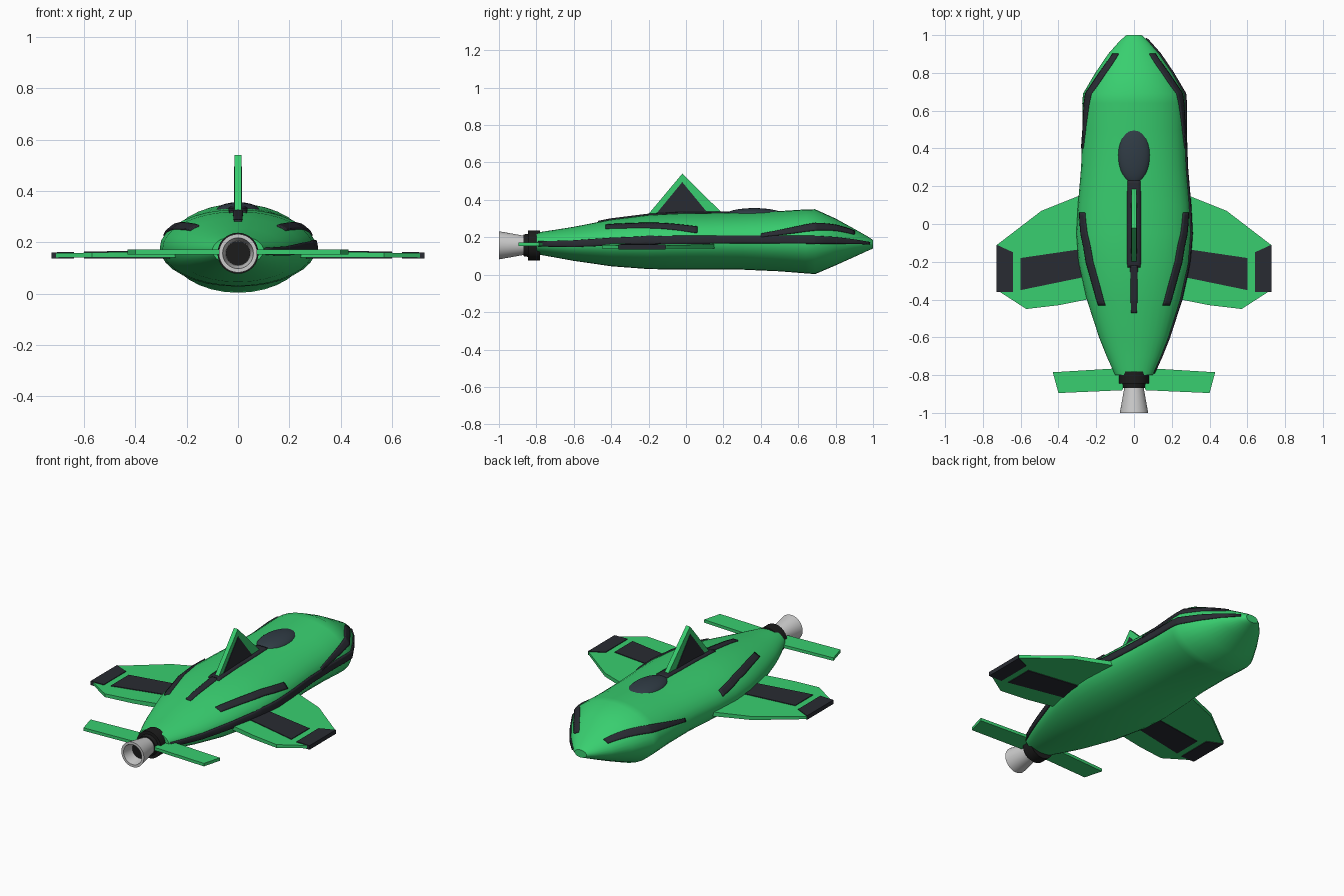
import bpy, bmesh, math
from mathutils import Vector

if "Cube" in bpy.data.objects:
    bpy.data.objects.remove(bpy.data.objects["Cube"])


def material(name, rgb):
    m = bpy.data.materials.new(name)
    m.diffuse_color = (*rgb, 1)
    m.use_nodes = True
    m.node_tree.nodes["Principled BSDF"].inputs["Base Color"].default_value = m.diffuse_color
    return m


GREEN = material("green", (0.04, 0.62, 0.16))
DARK = material("dark", (0.022, 0.024, 0.032))
GLASS = material("glass", (0.03, 0.045, 0.06))
BLACK = material("black", (0.012, 0.012, 0.012))

# hull stations: y, half width, bottom z, top z
HULL = [(-0.80, 0.10, 0.110, 0.225), (-0.70, 0.145, 0.092, 0.240),
        (-0.60, 0.185, 0.074, 0.256), (-0.40, 0.250, 0.045, 0.295),
        (-0.20, 0.294, 0.030, 0.320), (-0.05, 0.305, 0.027, 0.328),
        (0.10, 0.297, 0.027, 0.330), (0.30, 0.280, 0.027, 0.334),
        (0.50, 0.273, 0.018, 0.340), (0.64, 0.274, 0.007, 0.349),
        (0.69, 0.270, 0.003, 0.350), (0.80, 0.205, 0.050, 0.300),
        (0.90, 0.137, 0.095, 0.245), (0.97, 0.075, 0.127, 0.205),
        (1.00, 0.040, 0.140, 0.185)]


def interp(table, y):
    for a, b in zip(table, table[1:]):
        if y <= b[0] + 1e-6:
            t = (y - a[0]) / (b[0] - a[0])
            return [p + (q - p) * t for p, q in zip(a, b)]
    return table[-1]


def hull_point(y, deg, off=0.0):
    _, w, lo, hi = interp(HULL, y)
    a = math.radians(deg)
    return Vector(((w + off) * math.cos(a), y,
                   (lo + hi) / 2 + ((hi - lo) / 2 + off) * math.sin(a)))


def make(name, verts, faces, mat=None, smooth=None):
    me = bpy.data.meshes.new(name)
    me.from_pydata([tuple(v) for v in verts], [], faces)
    bm = bmesh.new()
    bm.from_mesh(me)
    bmesh.ops.recalc_face_normals(bm, faces=bm.faces)
    bm.to_mesh(me)
    bm.free()
    ob = bpy.data.objects.new(name, me)
    bpy.context.collection.objects.link(ob)
    if mat:
        me.materials.append(mat)
    if smooth:
        bpy.ops.object.select_all(action='DESELECT')
        ob.select_set(True)
        bpy.context.view_layer.objects.active = ob
        bpy.ops.object.shade_smooth_by_angle(angle=math.radians(smooth))
    return ob


def loft(name, rings, mat, smooth=40, caps=True):
    n = len(rings[0])
    faces = [(i * n + j, i * n + (j + 1) % n, (i + 1) * n + (j + 1) % n, (i + 1) * n + j)
             for i in range(len(rings) - 1) for j in range(n)]
    if caps:
        faces += [tuple(range(n)), tuple(range((len(rings) - 1) * n, len(rings) * n))]
    return make(name, [v for r in rings for v in r], faces, mat, smooth)


def stripe(name, path, side=1, steps=30, cols=4):
    """Raised band on the hull; path rows are y, first angle, last angle."""
    ys = [path[0][0] + (path[-1][0] - path[0][0]) * i / steps for i in range(steps + 1)]
    ys = sorted(set(ys + [s[0] for s in HULL + path if path[0][0] < s[0] < path[-1][0]]))
    verts = []
    for y in ys:
        _, a, b = interp(path, y)
        for j in range(cols + 1):
            p = hull_point(y, a + (b - a) * j / cols)
            verts.append((p.x * side, p.y, p.z))
    c = cols + 1
    faces = [(i * c + j, i * c + j + 1, (i + 1) * c + j + 1, (i + 1) * c + j)
             for i in range(len(ys) - 1) for j in range(cols)]
    ob = make(name, verts, faces, DARK, 40)
    mod = ob.modifiers.new("thickness", 'SOLIDIFY')
    mod.thickness, mod.offset = 0.013, 0


def slab(name, outline, low, high, mat):
    """Plate from an outline; low and high map an outline point to 3D."""
    return loft(name, [[low(*p) for p in outline], [high(*p) for p in outline]], mat, 30)


# hull
SIDES = 32
loft("hull", [[hull_point(s[0], 360 * j / SIDES) for j in range(SIDES)] for s in HULL], GREEN, 35)

# hull markings
for side, tag in ((1, "right"), (-1, "left")):
    stripe("nose_stripe_" + tag, [(0.40, 7, 14), (0.69, 20, 34), (0.90, 36, 54)], side)
    stripe("rear_stripe_" + tag, [(-0.43, 39, 51), (-0.12, 28, 40), (0.06, 17, 30)], side)
stripe("side_stripe_right", [(-0.79, -14, 10), (-0.4, -6, 12), (0.0, -5, 11),
                             (0.69, -4, 10), (0.98, -5, 14)])
stripe("spine_stripe", [(-0.47, 86, 94), (-0.22, 86, 94)])
stripe("fin_base", [(-0.23, 83, 97), (0.23, 83, 97)])

# top fin with inset side panels
fin = [(-0.21, 0.30), (-0.20, 0.325), (-0.02, 0.54), (0.19, 0.333), (0.20, 0.30)]
panel = [(-0.16, 0.325), (-0.02, 0.495), (0.12, 0.325)]
for name, pts, t, mat in (("fin", fin, 0.013, GREEN), ("fin_panel", panel, 0.016, DARK)):
    slab(name, pts, lambda y, z: (-t, y, z), lambda y, z: (t, y, z), mat)

# wings, wing panels and tailplanes
wing = [(0.20, 0.18), (0.29, 0.15), (0.49, 0.07), (0.725, -0.11),
        (0.725, -0.35), (0.57, -0.45), (0.40, -0.43), (0.20, -0.39)]
inner_panel = [(0.26, -0.13), (0.60, -0.18), (0.60, -0.35), (0.26, -0.28)]
tip_panel = [(0.64, -0.15), (0.727, -0.11), (0.727, -0.36), (0.64, -0.36)]
tail = [(0.05, -0.76), (0.10, -0.765), (0.43, -0.785), (0.40, -0.895), (0.06, -0.88)]
for s, tag in ((1, "right"), (-1, "left")):
    def plate(part, pts, z0, z1, slope, mat):
        slab(part + "_" + tag, pts, lambda x, y: (s * x, y, z0),
             lambda x, y: (s * x, y, z1 - slope * (x - 0.2)), mat)
    plate("wing", wing, 0.140, 0.167, 0.02, GREEN)
    plate("wing_panel", inner_panel, 0.136, 0.171, 0.02, DARK)
    plate("wingtip_panel", tip_panel, 0.136, 0.171, 0.02, DARK)
    plate("tailplane", tail, 0.153, 0.171, 0.0, GREEN)


def lathe(name, profile, mat, n=32):
    """Turn (y, radius) points about the engine axis."""
    rings = [[(r * math.cos(2 * math.pi * j / n), y, 0.157 + r * math.sin(2 * math.pi * j / n))
              for j in range(n)] for y, r in profile]
    return loft(name, rings, mat, 35)


# engine
lathe("engine_collar", [(-0.78, 0.080), (-0.845, 0.080), (-0.845, 0.062), (-0.868, 0.058)], BLACK)
lathe("nozzle", [(-0.86, 0.050), (-0.91, 0.059), (-0.96, 0.068), (-1.0, 0.075),
                 (-1.0, 0.060), (-0.93, 0.048)], None)
lathe("nozzle_core", [(-0.925, 0.047), (-0.935, 0.047)], BLACK)

# canopy
bpy.ops.mesh.primitive_uv_sphere_add(segments=32, ring_count=16, location=(0, 0.365, 0.322))
canopy = bpy.context.object
canopy.name = "canopy"
canopy.scale = (0.085, 0.152, 0.034)
canopy.data.materials.append(GLASS)
bpy.ops.object.shade_smooth_by_angle(angle=math.radians(40))
